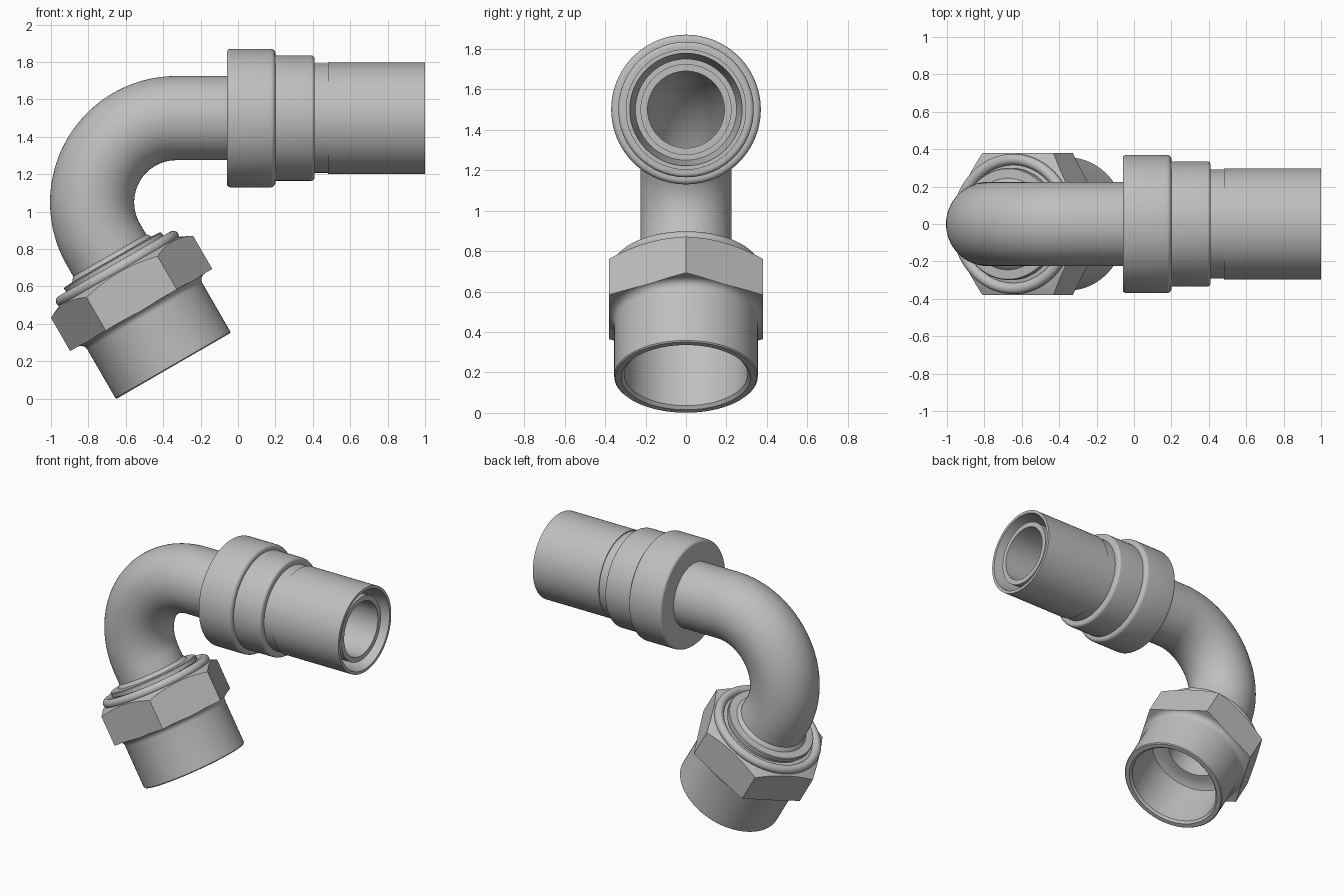
import bpy, bmesh, math
from mathutils import Matrix, Vector

if "Cube" in bpy.data.objects:
    bpy.data.objects.remove(bpy.data.objects["Cube"])

grey = bpy.data.materials.new("satin grey metal")
grey.diffuse_color = (0.52, 0.52, 0.52, 1)
grey.use_nodes = True
grey.node_tree.nodes["Principled BSDF"].inputs["Base Color"].default_value = grey.diffuse_color

# Frames: local z runs along each fitting's axis
C30, S30 = math.cos(math.radians(30)), 0.5
UPPER = Matrix(((0, 0, 1, 0), (0, 1, 0, 0), (-1, 0, 0, 1.5), (0, 0, 0, 1)))
LOWER = Matrix(((C30, 0, S30, -0.72), (0, -1, 0, 0), (S30, 0, -C30, 0.825), (0, 0, 0, 1)))


def finish(bm, name):
    bmesh.ops.recalc_face_normals(bm, faces=bm.faces)
    me = bpy.data.meshes.new(name)
    bm.to_mesh(me)
    bm.free()
    me.materials.append(grey)
    ob = bpy.data.objects.new(name, me)
    bpy.context.collection.objects.link(ob)
    return ob


def smooth(ob):
    bpy.ops.object.select_all(action='DESELECT')
    ob.select_set(True)
    bpy.context.view_layer.objects.active = ob
    bpy.ops.object.shade_smooth_by_angle(angle=math.radians(32))


def skin(bm, loops, closed):
    """Bridge equal vertex loops with quads."""
    n = len(loops[0])
    for i in range(len(loops) if closed else len(loops) - 1):
        a, b = loops[i], loops[(i + 1) % len(loops)]
        for j in range(n):
            k = (j + 1) % n
            bm.faces.new((a[j], a[k], b[k], b[j]))


def lathe(name, frame, profile, seg=96):
    """Revolve a closed (radius, distance) profile about a frame's axis."""
    bm = bmesh.new()
    loops = []
    for i in range(seg):
        t = 2 * math.pi * i / seg
        loops.append([bm.verts.new(frame @ Vector((r * math.cos(t), r * math.sin(t), s)))
                      for r, s in profile])
    skin(bm, loops, True)
    return finish(bm, name)


def arc(r, s, rad, a0, a1, n=6):
    return [(r + rad * math.cos(math.radians(a0 + (a1 - a0) * i / n)),
             s + rad * math.sin(math.radians(a0 + (a1 - a0) * i / n))) for i in range(n + 1)]


def boolean(ob, cutter, op):
    m = ob.modifiers.new("cut", 'BOOLEAN')
    m.operation, m.object, m.solver = op, cutter, 'EXACT'
    bpy.context.view_layer.objects.active = ob
    bpy.ops.object.modifier_apply(modifier=m.name)
    bpy.data.objects.remove(cutter, do_unlink=True)


# Bent pipe: hollow sweep, straight then 120 degree bend then short straight
path = [(Vector((0.97, 0, 1.5)), 90.0)]
for i in range(49):
    a = 90 + 120 * i / 48
    t = math.radians(a)
    path.append((Vector((-0.33 + 0.45 * math.cos(t), 0, 1.05 + 0.45 * math.sin(t))), a))
path.append((LOWER @ Vector((0, 0, 0.375)), 210.0))
bm = bmesh.new()
loops = []
for radius, pts in ((0.225, path), (0.19, path[::-1])):
    for p, a in pts:
        out = Vector((math.cos(math.radians(a)), 0, math.sin(math.radians(a))))
        loops.append([bm.verts.new(p + radius * (math.cos(u) * out + Vector((0, math.sin(u), 0))))
                      for u in [2 * math.pi * k / 64 for k in range(64)]])
skin(bm, loops, True)
smooth(finish(bm, "bent_pipe"))

# Stepped sleeve with thin outer tube around the pipe end
sleeve = ([(0.2, -0.06)] + arc(0.35, -0.04, 0.02, -90, 0) + arc(0.345, 0.175, 0.025, 0, 90)
          + [(0.335, 0.2)] + arc(0.315, 0.39, 0.02, 0, 90)
          + [(0.292, 0.41), (0.292, 0.48), (0.298, 0.48), (0.298, 1.0),
             (0.278, 1.0), (0.25, 0.8), (0.2, 0.8)])
smooth(lathe("stepped_sleeve", UPPER, sleeve))

# Swivel nut: hex prism trimmed by a turned envelope, with round skirt and bore
nut = lathe("swivel_nut", LOWER,
            [(0.22, 0.15), (0.335, 0.15), (0.45, 0.205), (0.45, 0.405)]
            + [(0.355 + 0.04 * (1 - math.sin(math.radians(a))), 0.445 - 0.04 * math.cos(math.radians(a)))
               for a in range(0, 91, 15)]
            + [(0.355, 0.744), (0.349, 0.75), (0.32, 0.75), (0.305, 0.735),
               (0.305, 0.39), (0.27, 0.375), (0.22, 0.375)])
hexagon = lathe("hex_cutter", LOWER, [(0.1, 0), (0.4388, 0), (0.4388, 1), (0.1, 1)], 6)
hexagon.hide_render = True
boolean(nut, hexagon, 'INTERSECT')

# Blind hole drilled square to one flat of the nut
bm = bmesh.new()
bmesh.ops.create_cone(bm, cap_ends=True, segments=32, radius1=0.042, radius2=0.042, depth=0.14)
normal = Vector((C30, -S30, 0))
turn = normal.to_track_quat('Z', 'Y').to_matrix().to_4x4()
bm.transform(LOWER @ Matrix.Translation((0.269, -0.295, 0.27)) @ turn)
drill = finish(bm, "drill_cutter")
drill.hide_render = True
boolean(nut, drill, 'DIFFERENCE')
smooth(nut)

# Collar and round retaining ring behind the nut
smooth(lathe("pipe_collar", LOWER, [(0.21, 0.06), (0.228, 0.07), (0.245, 0.092), (0.295, 0.095),
                                    (0.3, 0.1), (0.3, 0.125), (0.285, 0.13), (0.285, 0.17), (0.21, 0.17)]))
smooth(lathe("retaining_ring", LOWER, arc(0.345, 0.15, 0.03, 0, 345, 23)))
